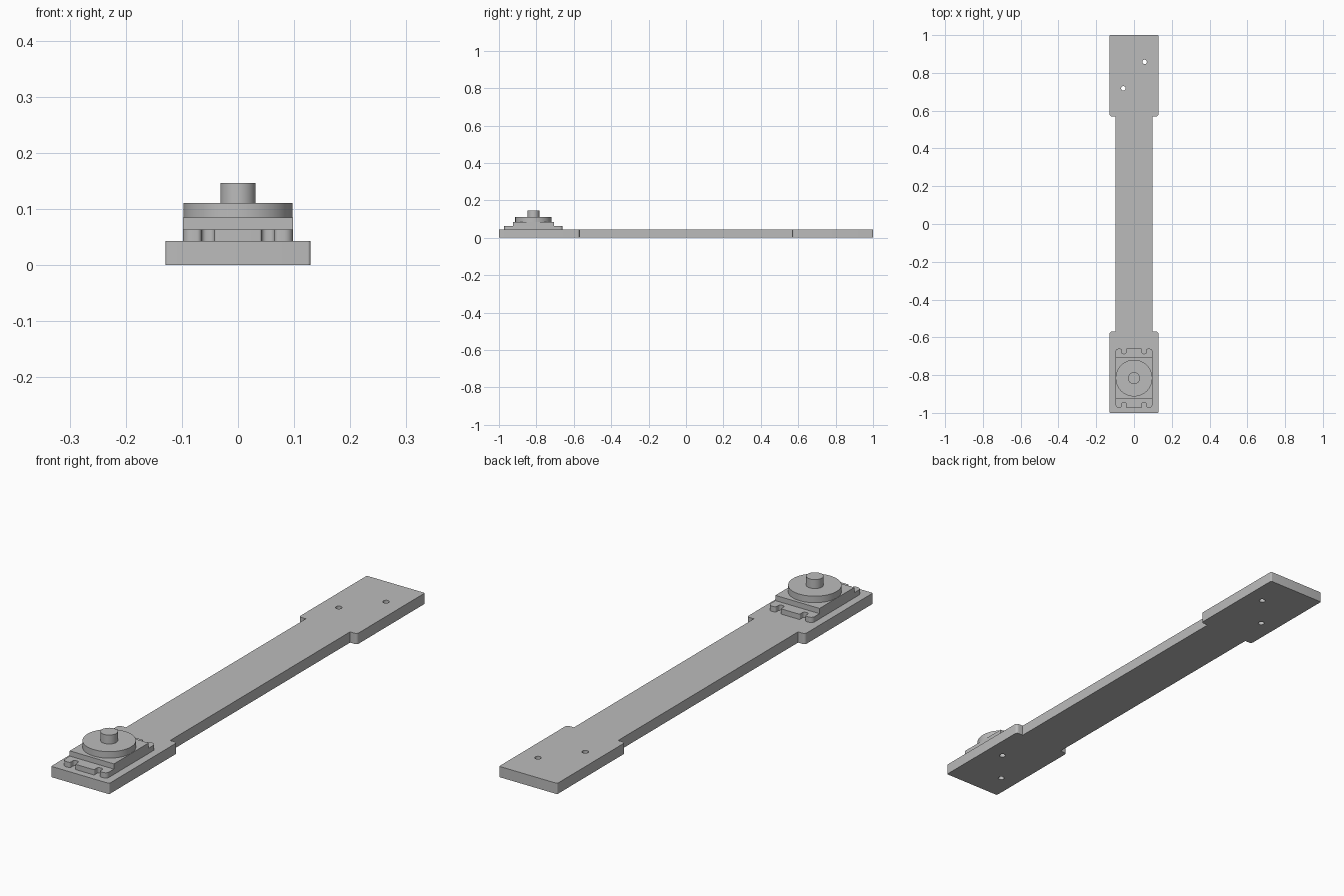
import bpy, bmesh, math
from mathutils import Vector

cube = bpy.data.objects.get("Cube")
if cube:
    bpy.data.objects.remove(cube, do_unlink=True)

grey = bpy.data.materials.new("plain_grey")
grey.use_nodes = True
colour = (0.5, 0.5, 0.5, 1)
grey.diffuse_color = colour
grey.node_tree.nodes["Principled BSDF"].inputs["Base Color"].default_value = colour


def circle(x, y, radius, count):
    step = math.tau / count
    return [Vector((x + radius * math.cos(i * step), y + radius * math.sin(i * step)))
            for i in range(count)]


def rounded(corners, steps=6):
    """Outline through (x, y, radius) corners, each rounded by its radius."""
    points = []
    for i, (x, y, r) in enumerate(corners):
        p = Vector((x, y))
        if r == 0:
            points.append(p)
            continue
        to_prev = (Vector(corners[i - 1][:2]) - p).normalized()
        to_next = (Vector(corners[(i + 1) % len(corners)][:2]) - p).normalized()
        centre = p + (to_prev + to_next) * r
        for k in range(steps + 1):
            a = k / steps * math.pi / 2
            points.append(centre - to_next * r * math.cos(a) - to_prev * r * math.sin(a))
    return points


def mirror(corners, axis):
    """Append the reflected corners in reverse order to close the outline."""
    flip = (-1, 1) if axis == "x" else (1, -1)
    return corners + [(x * flip[0], y * flip[1], r) for x, y, r in reversed(corners)]


def prism(name, loops, bottom, top, y=0):
    """Extrude an outline; any further loops become through holes."""
    bm = bmesh.new()
    for loop in loops:
        verts = [bm.verts.new((p.x, p.y + y, bottom)) for p in loop]
        for i, v in enumerate(verts):
            bm.edges.new((verts[i - 1], v))
    if len(loops) > 1:
        bmesh.ops.triangle_fill(bm, edges=bm.edges[:], use_beauty=True)
    else:
        bm.faces.new(verts)
    extruded = bmesh.ops.extrude_face_region(bm, geom=bm.faces[:])["geom"]
    bmesh.ops.translate(bm, vec=(0, 0, top - bottom),
                        verts=[g for g in extruded if isinstance(g, bmesh.types.BMVert)])
    bmesh.ops.recalc_face_normals(bm, faces=bm.faces[:])
    mesh = bpy.data.meshes.new(name)
    bm.to_mesh(mesh)
    bm.free()
    mesh.materials.append(grey)
    obj = bpy.data.objects.new(name, mesh)
    bpy.context.collection.objects.link(obj)
    bpy.ops.object.select_all(action="DESELECT")
    obj.select_set(True)
    bpy.context.view_layer.objects.active = obj
    bpy.ops.object.shade_smooth_by_angle(angle=math.radians(30))
    return obj


motor_y = -0.816

# Arm with a wider pad at each end and two diagonal screw holes per pad
quarter = [(0.098, 0.57, 0), (0.129, 0.57, 0.011), (0.129, 1, 0.005)]
arm_outline = rounded(mirror(mirror(quarter, "x"), "y"))
holes = [circle(side * 0.056, pad_y + side * 0.07, 0.012, 24)
         for pad_y in (motor_y, 0.788) for side in (-1, 1)]
prism("arm", [arm_outline] + holes, 0, 0.043)

# Motor mounting flange with screw slots at both ends
slot = [(0.098, 0.156, 0.016), (0.065, 0.156, 0.008), (0.065, 0.129, 0.009),
        (0.042, 0.129, 0.009), (0.042, 0.156, 0.004)]
prism("motor_flange", [rounded(mirror(mirror(slot, "x"), "y"))], 0.043, 0.064, motor_y)

# Motor body, turning disc and shaft
body = mirror(mirror([(0.098, 0.11, 0)], "x"), "y")
prism("motor_body", [rounded(body)], 0.064, 0.085, motor_y)
prism("rotor_disc", [circle(0, 0, 0.097, 96)], 0.085, 0.111, motor_y)
prism("shaft", [circle(0, 0, 0.0315, 64)], 0.111, 0.147, motor_y)
